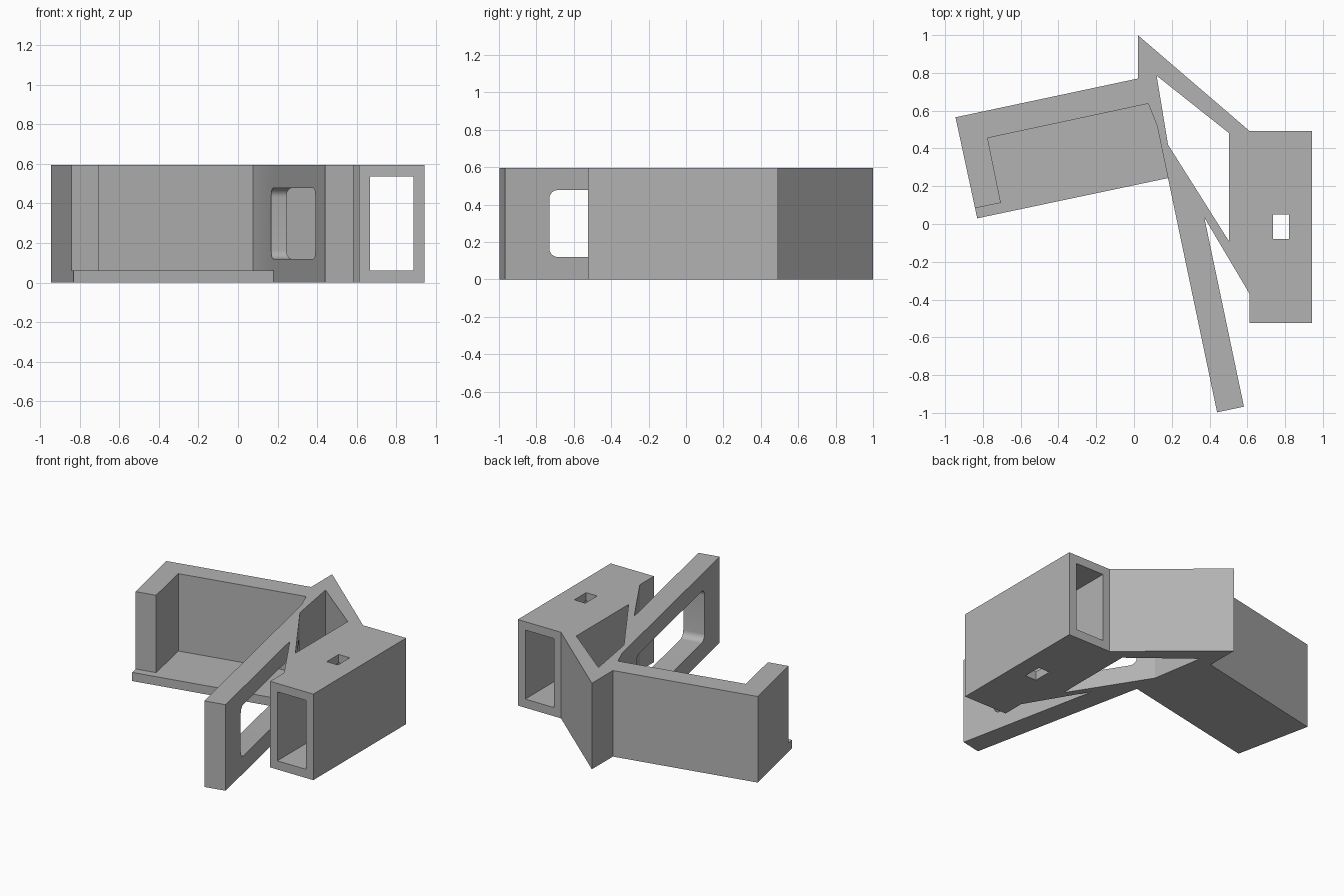
import bpy
import bmesh
import math
from mathutils import Matrix, Vector

cube = bpy.data.objects.get("Cube")
if cube:
    bpy.data.objects.remove(cube, do_unlink=True)

HEIGHT = 0.595

grey = bpy.data.materials.new("plain_grey")
grey.use_nodes = True
grey.diffuse_color = (0.45, 0.45, 0.45, 1)
grey.node_tree.nodes["Principled BSDF"].inputs["Base Color"].default_value = grey.diffuse_color


def prism(name, outline, low, high, matrix=Matrix()):
    """Extrude a flat outline between two heights."""
    bm = bmesh.new()
    face = bm.faces.new([bm.verts.new((x, y, low)) for x, y in outline])
    grown = bmesh.ops.extrude_face_region(bm, geom=[face])
    top = [v for v in grown["geom"] if isinstance(v, bmesh.types.BMVert)]
    bmesh.ops.translate(bm, verts=top, vec=(0, 0, high - low))
    bmesh.ops.transform(bm, matrix=matrix, verts=bm.verts)
    bmesh.ops.recalc_face_normals(bm, faces=bm.faces)
    mesh = bpy.data.meshes.new(name)
    bm.to_mesh(mesh)
    bm.free()
    mesh.materials.append(grey)
    obj = bpy.data.objects.new(name, mesh)
    bpy.context.collection.objects.link(obj)
    return obj


def rect(x0, x1, y0, y1):
    return [(x0, y0), (x1, y0), (x1, y1), (x0, y1)]


def rounded_rect(x0, x1, y0, y1, r, steps=8):
    centres = [(x1 - r, y1 - r), (x0 + r, y1 - r), (x0 + r, y0 + r), (x1 - r, y0 + r)]
    points = []
    for i, (cx, cy) in enumerate(centres):
        for s in range(steps + 1):
            a = (i + s / steps) * math.pi / 2
            points.append((cx + r * math.cos(a), cy + r * math.sin(a)))
    return points


def cut(target, cutter):
    """Subtract a cutter and remove it."""
    cutter.hide_render = True
    mod = target.modifiers.new("cut", 'BOOLEAN')
    mod.operation = 'DIFFERENCE'
    mod.solver = 'EXACT'
    mod.object = cutter
    bpy.context.view_layer.objects.active = target
    bpy.ops.object.modifier_apply(modifier=mod.name)
    bpy.data.objects.remove(cutter, do_unlink=True)


# Whole bracket outline: tray, long arm, square tube and brace
body = prism("bracket_body", [
    (-0.945, 0.565), (-0.83, 0.03), (0.18, 0.243), (0.44, -0.997), (0.582, -0.967),
    (0.372, 0.035), (0.612, -0.37), (0.612, -0.523), (0.942, -0.523), (0.942, 0.492),
    (0.612, 0.492), (0.02, 1.0), (0.02, 0.77)], 0, HEIGHT)

# Tray pocket, open at the front above a thin floor
cut(body, prism("pocket_cutter", [
    (-0.975, 0.056), (-0.705, 0.112), (-0.775, 0.455), (0.075, 0.637), (0.122, 0.52),
    (0.18, 0.243), (0.1, 0.0), (-0.9, -0.2)], 0.06, 0.8))

# Opening between the brace and the arm
cut(body, prism("brace_gap_cutter", [
    (0.12, 0.785), (0.18, 0.42), (0.502, -0.09), (0.502, 0.482)], -0.2, 0.8))

# Square tube channel and its small vertical hole
cut(body, prism("channel_cutter", rect(0.667, 0.885, -0.8, 0.8), 0.06, 0.537))
cut(body, prism("pin_hole_cutter", rect(0.735, 0.82, -0.08, 0.05), -0.2, 0.8))

# Rounded window through the long arm
along = Vector((0.26, -1.24, 0)).normalized()
up = Vector((0, 0, 1))
across = along.cross(up) * -1
frame = Matrix((along, up, across)).transposed().to_4x4()
frame.translation = (0.18, 0.243, 0)
cut(body, prism("window_cutter", rounded_rect(-0.06, 1.025, 0.12, 0.477, 0.045),
                -0.06, 0.18, frame))

bpy.ops.object.select_all(action='DESELECT')
body.select_set(True)
bpy.context.view_layer.objects.active = body
bpy.ops.object.shade_smooth_by_angle(angle=math.radians(20))
